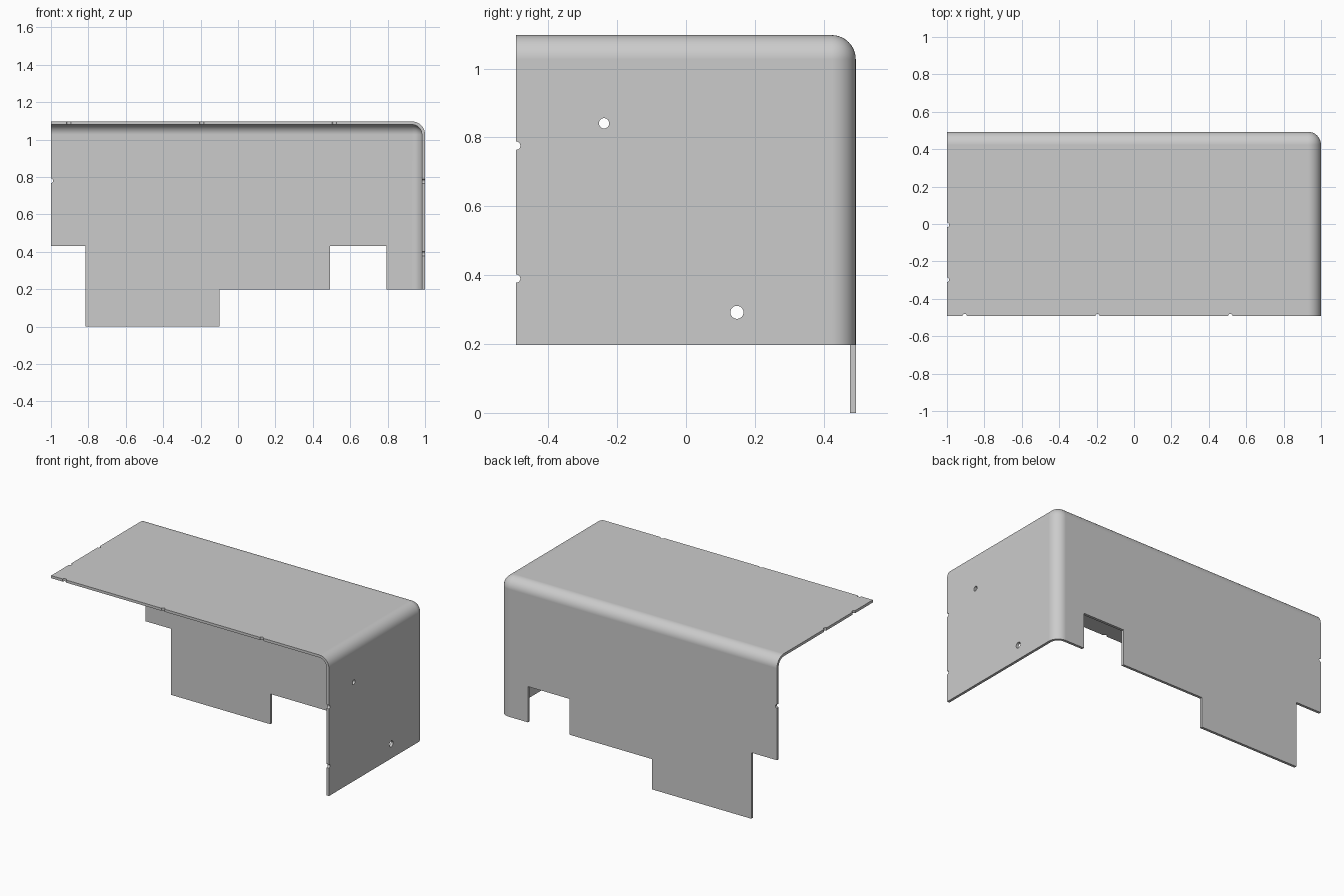
import bpy, bmesh
from mathutils import Matrix, Vector

if "Cube" in bpy.data.objects:
    bpy.data.objects.remove(bpy.data.objects["Cube"])

HALF_Y, TOP, THICK, BEND = 0.493, 1.097, 0.017, 0.07

grey = bpy.data.materials.new("sheet_metal_grey")
grey.use_nodes = True
grey.diffuse_color = (0.6, 0.6, 0.6, 1)
grey.node_tree.nodes["Principled BSDF"].inputs["Base Color"].default_value = (0.6, 0.6, 0.6, 1)


def new_object(name, bm):
    mesh = bpy.data.meshes.new(name)
    bm.to_mesh(mesh)
    bm.free()
    obj = bpy.data.objects.new(name, mesh)
    bpy.context.collection.objects.link(obj)
    return obj


def box(lo, hi):
    bm = bmesh.new()
    lo, hi = Vector(lo), Vector(hi)
    bmesh.ops.create_cube(bm, size=1, matrix=Matrix.Translation((lo + hi) / 2)
                          @ Matrix.Diagonal((*(hi - lo), 1)))
    return bm


# Folded cover: box with three rounded edges, open on three sides
bm = box((-1, -HALF_Y, 0), (1, HALF_Y, TOP))
corner = max(bm.verts, key=lambda v: sum(v.co))
bmesh.ops.bevel(bm, geom=list(corner.link_edges), offset=BEND, segments=10,
                profile=0.5, affect='EDGES')
bm.normal_update()
open_sides = [f for f in bm.faces if min(f.normal) < -0.9]
bmesh.ops.delete(bm, geom=open_sides, context='FACES')
cover = new_object("folded_cover", bm)
cover.data.materials.append(grey)
solid = cover.modifiers.new("thickness", 'SOLIDIFY')
solid.thickness = THICK
solid.offset = -1
solid.use_even_offset = True

cutters = []


def cut(name, bm):
    obj = new_object(name, bm)
    obj.hide_render = True
    cutters.append(obj)
    mod = cover.modifiers.new(name, 'BOOLEAN')
    mod.operation, mod.solver, mod.object = 'DIFFERENCE', 'EXACT', obj


def cut_hole(name, centre, radius, axis):
    bm = bmesh.new()
    turn = Vector((0, 0, 1)).rotation_difference(Vector(axis)).to_matrix().to_4x4()
    bmesh.ops.create_cone(bm, cap_ends=True, segments=24, radius1=radius, radius2=radius,
                          depth=0.1, matrix=Matrix.Translation(centre) @ turn)
    cut(name, bm)


# Stepped lower edge
cut("left_step", box((-1.1, -1, -0.1), (-0.815, 1, 0.43)))
cut("right_step", box((-0.1, -1, -0.1), (1.1, 1, 0.197)))
cut("back_window", box((0.493, 0.3, 0.1), (0.793, 1, 0.43)))

# Half-round notches along the free edges
for x in (-0.905, -0.195, 0.515):
    cut_hole("top_front_notch", (x, -HALF_Y, TOP), 0.012, (0, 0, 1))
for y in (-0.005, -0.298):
    cut_hole("top_end_notch", (-1, y, TOP), 0.012, (0, 0, 1))
for z in (0.776, 0.39):
    cut_hole("side_notch", (1, -HALF_Y, z), 0.012, (1, 0, 0))
cut_hole("back_notch", (-1, HALF_Y, 0.78), 0.012, (0, 1, 0))

# Round holes in the side wall
cut_hole("upper_hole", (1, -0.238, 0.841), 0.015, (1, 0, 0))
cut_hole("lower_hole", (1, 0.148, 0.292), 0.019, (1, 0, 0))

# Apply the cuts and shade the bends smoothly
bpy.ops.object.select_all(action='DESELECT')
cover.select_set(True)
bpy.context.view_layer.objects.active = cover
bpy.ops.object.convert(target='MESH')
for obj in cutters:
    bpy.data.objects.remove(obj)
bpy.ops.object.shade_smooth_by_angle(angle=0.6)
weighted = cover.modifiers.new("flat_panels", 'WEIGHTED_NORMAL')
weighted.keep_sharp = True
